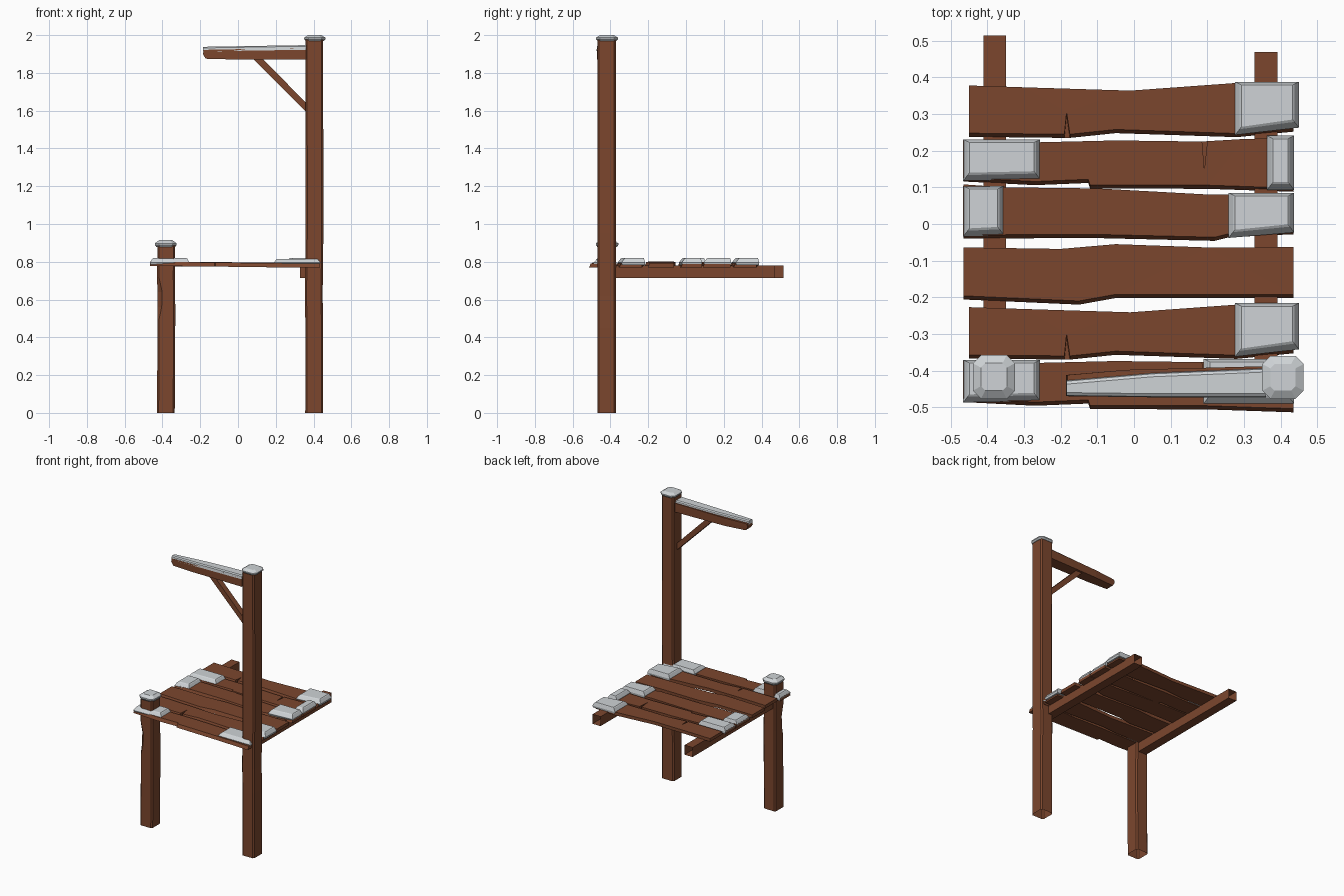
import bpy, bmesh, math
from mathutils import Vector

if "Cube" in bpy.data.objects:
    bpy.data.objects.remove(bpy.data.objects["Cube"])


def material(name, rgb):
    m = bpy.data.materials.new(name)
    m.diffuse_color = (*rgb, 1)
    m.use_nodes = True
    m.node_tree.nodes["Principled BSDF"].inputs["Base Color"].default_value = m.diffuse_color
    return m


WOOD = material("brown wood", (0.20, 0.062, 0.027))
SNOW = material("pale snow", (0.62, 0.65, 0.67))


def finish(name, bm, mat):
    bmesh.ops.recalc_face_normals(bm, faces=bm.faces)
    me = bpy.data.meshes.new(name)
    bm.to_mesh(me)
    bm.free()
    me.materials.append(mat)
    ob = bpy.data.objects.new(name, me)
    bpy.context.collection.objects.link(ob)
    return ob


def loft(name, rings, mat, start=True, end=True):
    """Skin a list of equal-length point rings."""
    bm = bmesh.new()
    rows = [[bm.verts.new(p) for p in r] for r in rings]
    n = len(rows[0])
    for a, b in zip(rows, rows[1:]):
        for i in range(n):
            j = (i + 1) % n
            bm.faces.new((a[i], a[j], b[j], b[i]))
    if start:
        bm.faces.new(rows[0])
    if end:
        bm.faces.new(rows[-1])
    return finish(name, bm, mat)


def octagon(x0, x1, y0, y1, z, c, dent=None):
    """Chamfered rectangle; dent enlarges the front left chamfer."""
    d = dent or c
    return [(x0 + d, y0, z), (x1 - c, y0, z), (x1, y0 + c, z), (x1, y1 - c, z),
            (x1 - c, y1, z), (x0 + c, y1, z), (x0, y1 - c, z), (x0, y0 + d, z)]


def post(name, x, y, levels):
    rings = [octagon(x - .047 + s, x + .047 + s, y - .049, y + .049, z, .009, d)
             for z, s, d in levels]
    loft(name, rings, WOOD, start=False)


def cap(name, x0, x1, y0, y1, z, h):
    # wide rim with a sloped crown and a tucked underside
    rings = [octagon(x0 + .008, x1 - .008, y0 + .008, y1 - .008, z, .018),
             octagon(x0, x1, y0, y1, z + h * .3, .022),
             octagon(x0, x1, y0, y1, z + h * .55, .022),
             octagon(x0 + .022, x1 - .022, y0 + .022, y1 - .022, z + h, .012)]
    loft(name, rings, SNOW)


# Posts: short one with a worn corner, tall one slightly wavy
post("short_post", -.382, -.42, [(0, 0, None), (.30, .002, None), (.50, .003, None),
                                 (.56, .003, .022), (.64, .002, .026),
                                 (.72, .001, None), (.89, .002, None)])
post("tall_post", .403, -.42, [(0, 0, None), (.45, .001, None), (.62, -.002, None),
                               (.95, .002, None), (1.3, .002, None),
                               (1.6, .001, None), (1.98, .001, None)])
cap("short_post_snow", -.44, -.325, -.477, -.358, .878, .036)
cap("tall_post_snow", .350, .463, -.477, -.360, 1.970, .030)

# Long beams under the deck
for name, x, y_end in (("left_beam", -.38, .515), ("right_beam", .36, .47)):
    rings = [[(x + a, y, .7475 + b) for a, b in
              ((-.031, -.033), (.031, -.033), (.031, .033), (-.031, .033))]
             for y in (-.42, y_end)]
    loft(name, rings, WOOD, end=False)


def plank(name, back, front, dy=0, dz=0, under=.010):
    """Uneven board from its back and front edges, with the underside sticking out."""
    bm = bmesh.new()

    def height(x):
        return .797 + dz + .004 * math.cos(3.5 * (x + .45))

    top, low = [], []
    for edge, skew in ((back, 1), (front[::-1], -1)):
        for i, (x, y) in enumerate(edge):
            top.append(bm.verts.new((x, y + dy, height(x))))
            low.append(bm.verts.new((x, y + dy + min(0, skew) * under, height(x) - .022)))
    n = len(top)
    bm.faces.new(top)
    bm.faces.new(low[::-1])
    for i in range(n):
        j = (i + 1) % n
        bm.faces.new((top[i], low[i], low[j], top[j]))
    bmesh.ops.triangulate(bm, faces=[f for f in bm.faces if len(f.verts) > 4])
    finish(name, bm, WOOD)


# Three board shapes; narrow notches are the cracks
flared_back = [(-.45, .378), (-.30, .373), (-.01, .364), (.28, .385), (.435, .372)]
flared_front = [(-.45, .248), (-.19, .245), (-.184, .305), (-.175, .245),
                (-.05, .258), (.28, .247), (.435, .262)]
split_back = [(-.465, .228), (-.26, .223), (-.05, .228), (.186, .225), (.192, .15),
              (.200, .226), (.30, .232), (.435, .235)]
split_front = [(-.465, .126), (-.27, .116), (-.125, .122), (-.12, .107),
               (.20, .106), (.435, .098)]
worn_back = [(-.465, .108), (-.35, .100), (-.10, .097), (.21, .080), (.435, .085)]
worn_front = [(-.465, -.030), (-.12, -.028), (.22, -.036), (.26, -.026), (.435, -.018)]
bowed_back = [(-.465, -.064), (-.20, -.068), (-.05, -.055), (.20, -.064), (.435, -.063)]
bowed_front = [(-.465, -.196), (-.15, -.210), (-.05, -.192), (.435, -.192)]

plank("plank_1", flared_back, flared_front)
plank("plank_2", split_back, split_front, dz=-.002)
plank("plank_3", worn_back, worn_front, dz=-.002)
plank("plank_4", bowed_back, bowed_front)
plank("plank_5", flared_back, flared_front, dy=-.605)
plank("plank_6", split_back, split_front, dy=-.602, dz=-.002)


def snow_pad(name, x0, x1, y0, y1, z=.782, top=.820, skew=0.0):
    """Snow slab with sloping shoulders, skew lifts the outer front corner."""
    def ring(i, z):
        return [(x0 + i, y0 + i * 1.3, z), (x1 - i, y0 + skew + i * 1.3, z),
                (x1 - i, y1 - i * .5, z), (x0 + i, y1 - i * .5, z)]
    loft(name, [ring(.004, z), ring(0, z + .013), ring(.012, top - .004),
                ring(.017, top)], SNOW)


snow_pad("snow_1", .276, .45, .243, .388, skew=.02)
snow_pad("snow_2_left", -.466, -.256, .118, .231, skew=.004)
snow_pad("snow_2_right", .363, .437, .093, .241)
snow_pad("snow_3_left", -.466, -.355, -.034, .104, skew=.004)
snow_pad("snow_3_right", .258, .437, -.038, .085, skew=.015)
snow_pad("snow_5", .276, .45, -.362, -.216, skew=.02)
snow_pad("snow_6_left", -.466, -.256, -.487, -.371, skew=.004)
snow_pad("snow_6_right", .19, .437, -.490, -.368, top=.815)

# Hanging arm: tapered in plan with a broken pointed tip
def arm_ring(x, y0, y1, z0, z1, tip=0):
    return [(x + tip, y0, z0), (x + tip, y1, z0), (x - tip * .3, y1, (z0 + z1) / 2),
            (x, y1, z1), (x, y0, z1), (x - tip * .3, y0, (z0 + z1) / 2)]


loft("arm", [arm_ring(-.182, -.470, -.412, 1.875, 1.922, .012),
             arm_ring(-.02, -.472, -.398, 1.871, 1.925),
             arm_ring(.36, -.472, -.388, 1.870, 1.932)], WOOD)


# Snow lying along the arm
def arm_snow_ring(x, y0, y1, z0, z1):
    return [(x, y0, z0), (x, y1, z0), (x, y1 - .004, z1 - .006), (x, y1 - .012, z1),
            (x, y0 + .010, z1), (x, y0 + .002, z1 - .006)]


loft("arm_snow", [arm_snow_ring(-.184, -.470, -.425, 1.912, 1.938),
                  arm_snow_ring(.05, -.473, -.405, 1.918, 1.942),
                  arm_snow_ring(.36, -.473, -.392, 1.922, 1.947)], SNOW)

# Diagonal brace between arm and tall post
side = [(.08, 1.875), (.13, 1.875), (.36, 1.642), (.36, 1.595)]
loft("brace", [[(x, y, z) for x, z in side] for y in (-.450, -.410)], WOOD)
